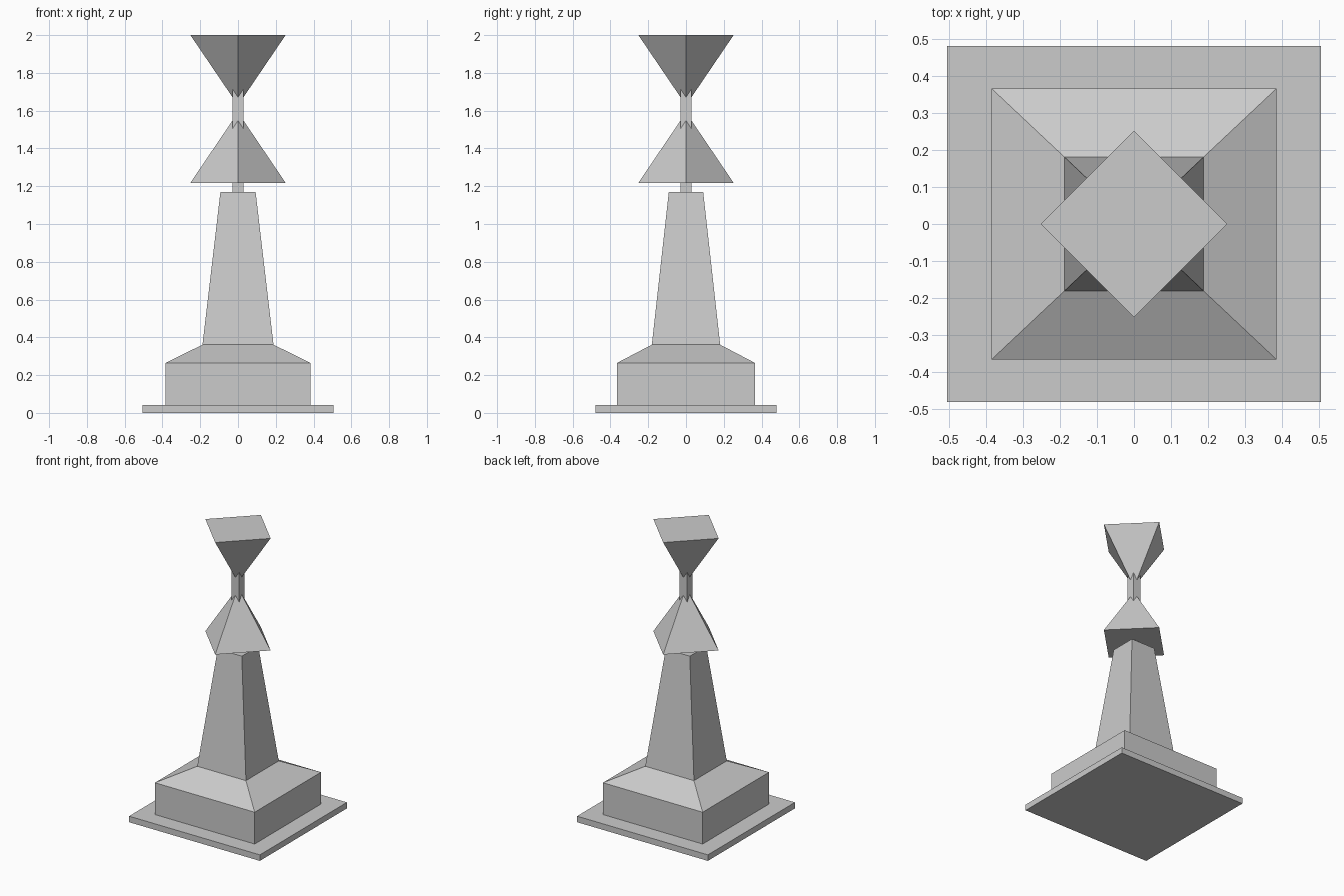
import bpy
import bmesh

if "Cube" in bpy.data.objects:
    bpy.data.objects.remove(bpy.data.objects["Cube"])


def stack(name, levels, diamond=False):
    """Closed four-sided solid through levels of (half_x, half_y, z)."""
    corners = [(1, 0), (0, 1), (-1, 0), (0, -1)] if diamond else \
              [(1, -1), (1, 1), (-1, 1), (-1, -1)]
    bm = bmesh.new()
    rings = [[bm.verts.new((cx * hx, cy * hy, z)) for cx, cy in corners]
             for hx, hy, z in levels]
    for low, high in zip(rings, rings[1:]):
        for i in range(4):
            j = (i + 1) % 4
            bm.faces.new((low[i], low[j], high[j], high[i]))
    bm.faces.new(rings[0][::-1])
    bm.faces.new(rings[-1])
    mesh = bpy.data.meshes.new(name)
    bm.to_mesh(mesh)
    bm.free()
    obj = bpy.data.objects.new(name, mesh)
    bpy.context.collection.objects.link(obj)
    return obj


# Stepped base
stack("ground_slab", [(0.505, 0.48, 0), (0.505, 0.48, 0.042)])
stack("plinth", [(0.385, 0.366, 0.042), (0.385, 0.366, 0.264),
                 (0.188, 0.181, 0.361)])

# Tapered column
stack("column", [(0.188, 0.181, 0.361), (0.093, 0.091, 1.17)])

# Thin post with two mirrored diamond pyramids
stack("post", [(0.029, 0.029, 1.17), (0.029, 0.029, 1.72)])
stack("lower_pyramid", [(0.252, 0.252, 1.218), (0.012, 0.012, 1.573)], True)
stack("upper_pyramid", [(0.012, 0.012, 1.646), (0.252, 0.252, 2.0)], True)
